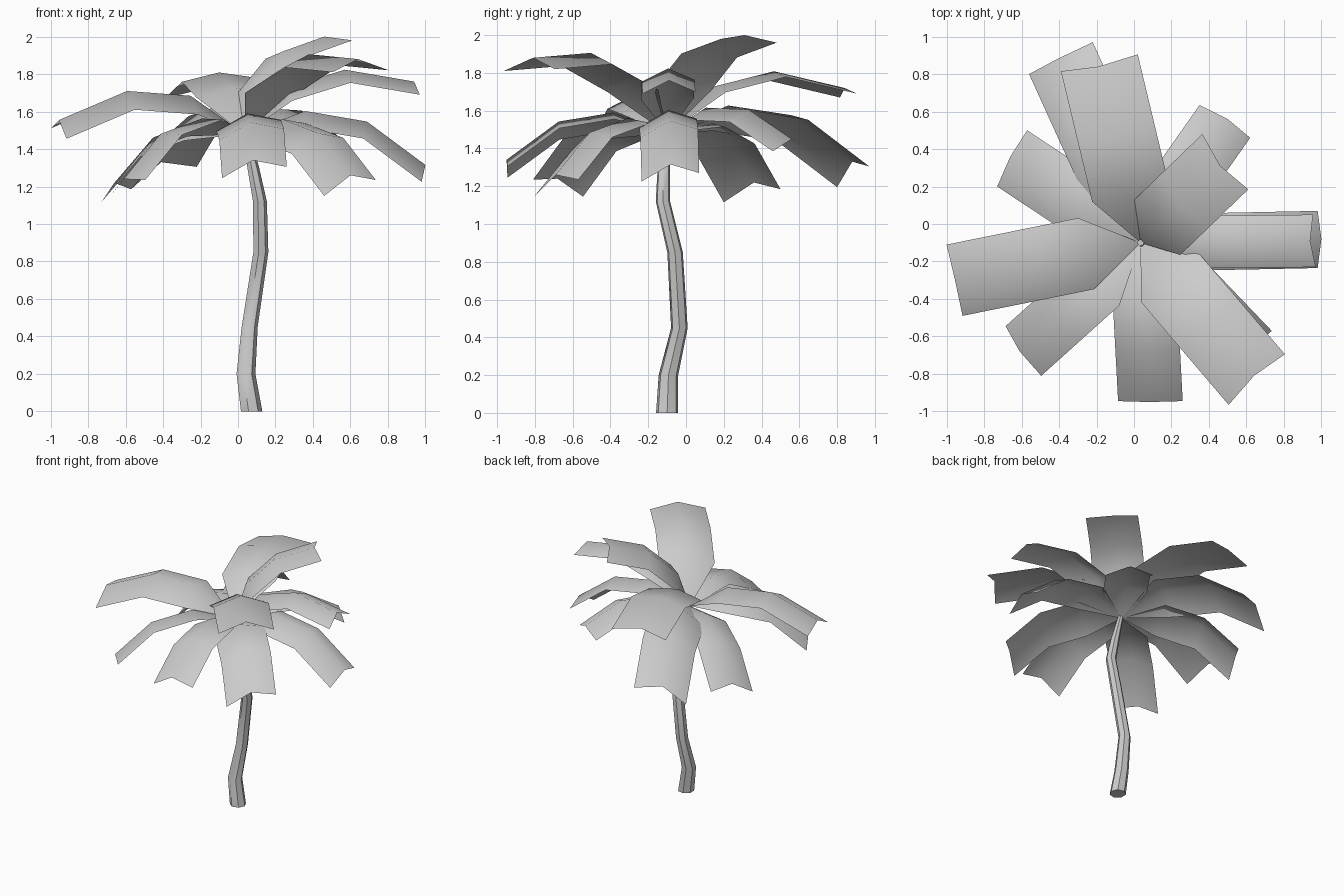
import bpy, math
from mathutils import Vector

if "Cube" in bpy.data.objects:
    bpy.data.objects.remove(bpy.data.objects["Cube"])


def make_object(name, verts, faces, angle):
    mesh = bpy.data.meshes.new(name)
    mesh.from_pydata([tuple(v) for v in verts], [], faces)
    mesh.update()
    obj = bpy.data.objects.new(name, mesh)
    bpy.context.collection.objects.link(obj)
    bpy.ops.object.select_all(action='DESELECT')
    obj.select_set(True)
    bpy.context.view_layer.objects.active = obj
    bpy.ops.object.shade_smooth_by_angle(angle=math.radians(angle))
    return obj


# Trunk: bent, tapering tube (x, y, z, radius)
SIDES = 7
path = [(.07, -.10, 0, .06), (.04, -.093, .2, .053), (.06, -.035, .45, .045),
        (.12, -.058, .85, .042), (.115, -.122, 1.12, .039),
        (.08, -.118, 1.3, .033), (.035, -.10, 1.52, .018)]
verts, faces = [], []
for x, y, z, r in path:
    for i in range(SIDES):
        a = 2 * math.pi * i / SIDES
        verts.append((x + r * math.cos(a), y + r * math.sin(a), z))
for k in range(len(path) - 1):
    for i in range(SIDES):
        j = (i + 1) % SIDES
        a, b = k * SIDES, (k + 1) * SIDES
        faces.append((a + i, a + j, b + j, b + i))
faces.append(tuple(reversed(range(SIDES))))
faces.append(tuple(range(len(verts) - SIDES, len(verts))))
make_object("trunk", verts, faces, 50)

# Leaves: one arched midrib profile (distance, height), pitched to each tip
BASE = Vector((.035, -.10, 1.48))
RIB = [(.325, .12), (.655, .06), (.965, -.175)]
RIB_LENGTH = math.hypot(*RIB[-1])
RIB_ANGLE = math.atan2(RIB[-1][1], RIB[-1][0])


def leaf(name, tip, edge_a, edge_b):
    tip, edge_a, edge_b = Vector(tip), Vector(edge_a), Vector(edge_b)
    v = tip - BASE
    flat = Vector((v.x, v.y, 0))
    out = flat.normalized()
    pitch = math.atan2(v.z, flat.length) - RIB_ANGLE
    scale = v.length / RIB_LENGTH
    verts = [BASE]
    for r, h in RIB:
        d = scale * (r * math.cos(pitch) - h * math.sin(pitch))
        z = scale * (r * math.sin(pitch) + h * math.cos(pitch))
        mid = BASE + out * d + Vector((0, 0, z))
        verts += [mid + edge_a - tip, mid, mid + edge_b - tip]
    faces = [(0, 2, 1), (0, 3, 2)]
    for k in (1, 4):
        faces += [(k, k + 1, k + 4, k + 3), (k + 1, k + 2, k + 5, k + 4)]
    make_object(name, verts, faces, 60)


# Upper ring: tip centre and the two tip corners
leaf("upper_leaf_left", (-.955, -.30, 1.555), (-1.0, -.11, 1.51), (-.915, -.49, 1.455))
leaf("upper_leaf_right", (.94, -.09, 1.76), (.97, -.23, 1.69), (.955, .05, 1.70))
leaf("upper_leaf_back", (-.19, .84, 1.72), (.02, .905, 1.69), (-.39, .815, 1.67))
leaf("upper_leaf_back_right", (.46, .31, 2.0), (.61, .185, 1.98), (.365, .48, 1.96))
leaf("upper_leaf_front_right", (.64, -.81, 1.88), (.505, -.965, 1.81), (.805, -.695, 1.82))
# Lower ring
leaf("lower_leaf_right", (1.0, -.08, 1.315), (.98, -.235, 1.225), (.98, .07, 1.27))
leaf("lower_leaf_back", (-.41, .88, 1.33), (-.22, .97, 1.305), (-.56, .80, 1.195))
leaf("lower_leaf_back_right", (.50, .56, 1.45), (.62, .46, 1.385), (.35, .635, 1.40))
leaf("lower_leaf_front_right", (.60, -.69, 1.26), (.46, -.80, 1.15), (.735, -.57, 1.235))
leaf("lower_leaf_front", (.08, -.95, 1.34), (-.085, -.945, 1.245), (.26, -.945, 1.305))
leaf("lower_leaf_front_left", (-.61, -.68, 1.24), (-.685, -.545, 1.145), (-.495, -.81, 1.235))
leaf("lower_leaf_back_left", (-.66, .36, 1.22), (-.57, .50, 1.185), (-.73, .20, 1.115))
